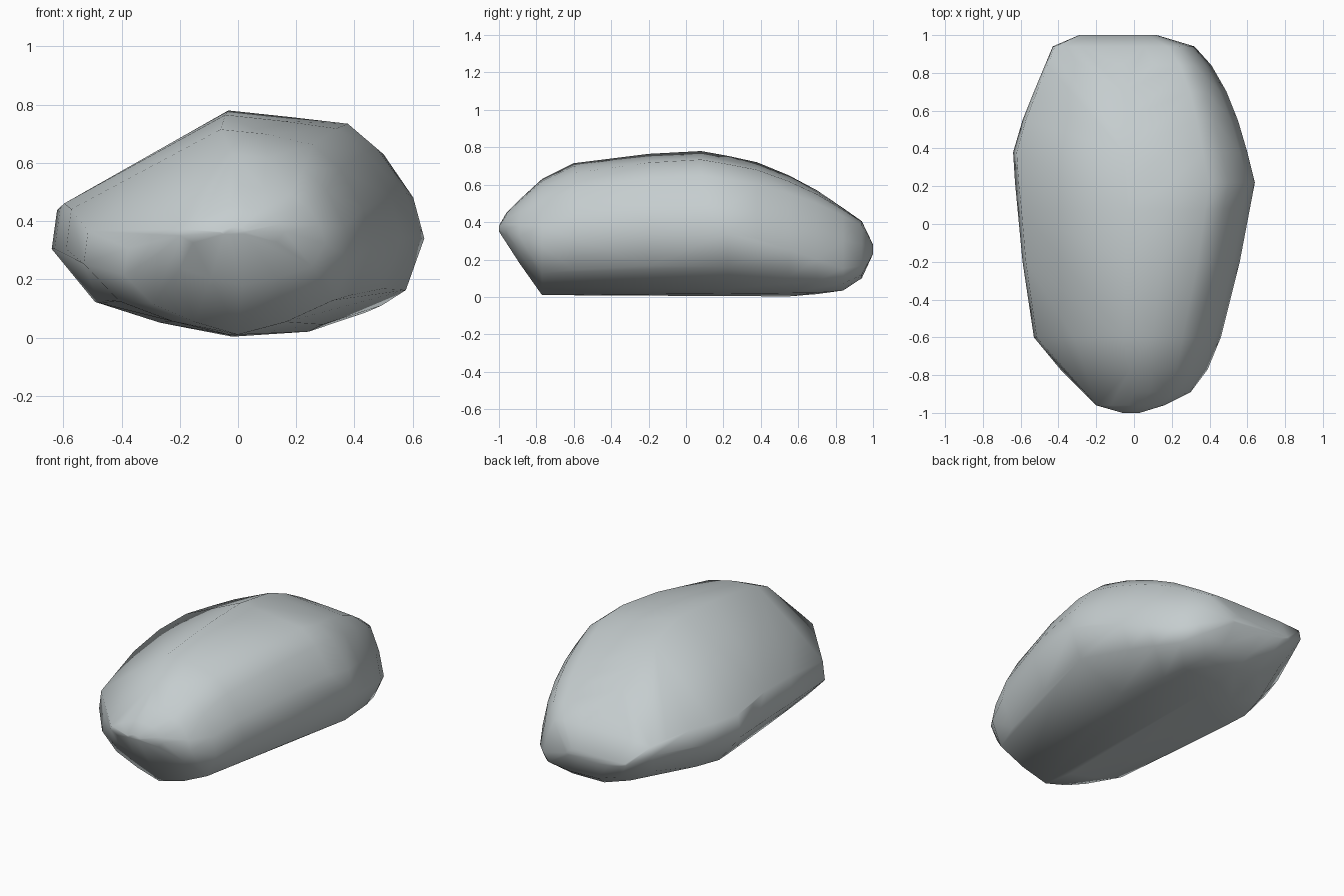
import bpy, bmesh

if "Cube" in bpy.data.objects:
    bpy.data.objects.remove(bpy.data.objects["Cube"])

# One grey stone colour
stone = bpy.data.materials.new("stone grey")
stone.diffuse_color = (0.56, 0.61, 0.62, 1)
stone.use_nodes = True
stone.node_tree.nodes["Principled BSDF"].inputs["Base Color"].default_value = stone.diffuse_color

# Cross-sections, u from -1 (left) to 1 (right), v from 0 (bottom) to 1 (top)
FRONT = [(-1, .33), (-.97, .48), (-.58, .72), (-.05, 1), (.25, .98),
         (.58, .92), (.78, .80), (.94, .60), (1, .42), (.84, .19),
         (.42, .07), (0, 0), (-.38, .07), (-.75, .17)]
MIDDLE = [(-1, .39), (-.97, .58), (-.55, .77), (-.05, 1), (.30, .97),
          (.62, .94), (.78, .83), (.94, .63), (1, .44), (.90, .20),
          (.45, .04), (0, 0), (-.40, .05), (-.76, .14)]
BACK = [(-1, .80), (-.97, .97), (-.60, 1), (-.10, 1), (.30, 1),
        (.62, .99), (.80, .93), (.92, .60), (1, .22), (.90, .06),
        (.50, 0), (0, .02), (-.40, .18), (-.76, .45)]

# Stations from front to back: y, left x, right x, bottom z, top z
STATIONS = [(-1.0, -.06, .03, .35, .38), (-.96, -.20, .16, .30, .45),
            (-.89, -.27, .30, .18, .52),
            (-.77, -.39, .39, .01, .63), (-.60, -.53, .46, .01, .715),
            (-.20, -.59, .56, .02, .765), (.08, -.615, .61, .02, .78),
            (.22, -.63, .64, .015, .755), (.38, -.64, .60, .01, .72),
            (.55, -.59, .55, .00, .65), (.70, -.53, .49, .01, .57),
            (.84, -.47, .41, .03, .475), (.94, -.43, .32, .10, .405),
            (1.0, -.29, .12, .23, .28)]


def section(y):
    """Blend the section from front, through the middle, to the back."""
    if y < -.1:
        other, t = FRONT, min(1, (-.1 - y) / .67)
    else:
        other, t = BACK, min(1, max(0, (y - .2) / .74)) ** 2
    return [(p[0] + (q[0] - p[0]) * t, p[1] + (q[1] - p[1]) * t)
            for p, q in zip(MIDDLE, other)]


# Boulder: tight convex skin around its cross-sections
bm = bmesh.new()
for y, xl, xr, zb, zt in STATIONS:
    cx, hw = (xl + xr) / 2, (xr - xl) / 2
    for u, v in section(y):
        bm.verts.new((cx + u * hw, y, zb + v * (zt - zb)))
bmesh.ops.convex_hull(bm, input=bm.verts[:])
bmesh.ops.delete(bm, geom=[v for v in bm.verts if not v.link_faces],
                 context='VERTS')
bmesh.ops.recalc_face_normals(bm, faces=bm.faces[:])
for f in bm.faces:
    f.smooth = True

mesh = bpy.data.meshes.new("boulder")
bm.to_mesh(mesh)
bm.free()
mesh.materials.append(stone)
bpy.context.collection.objects.link(bpy.data.objects.new("boulder", mesh))
